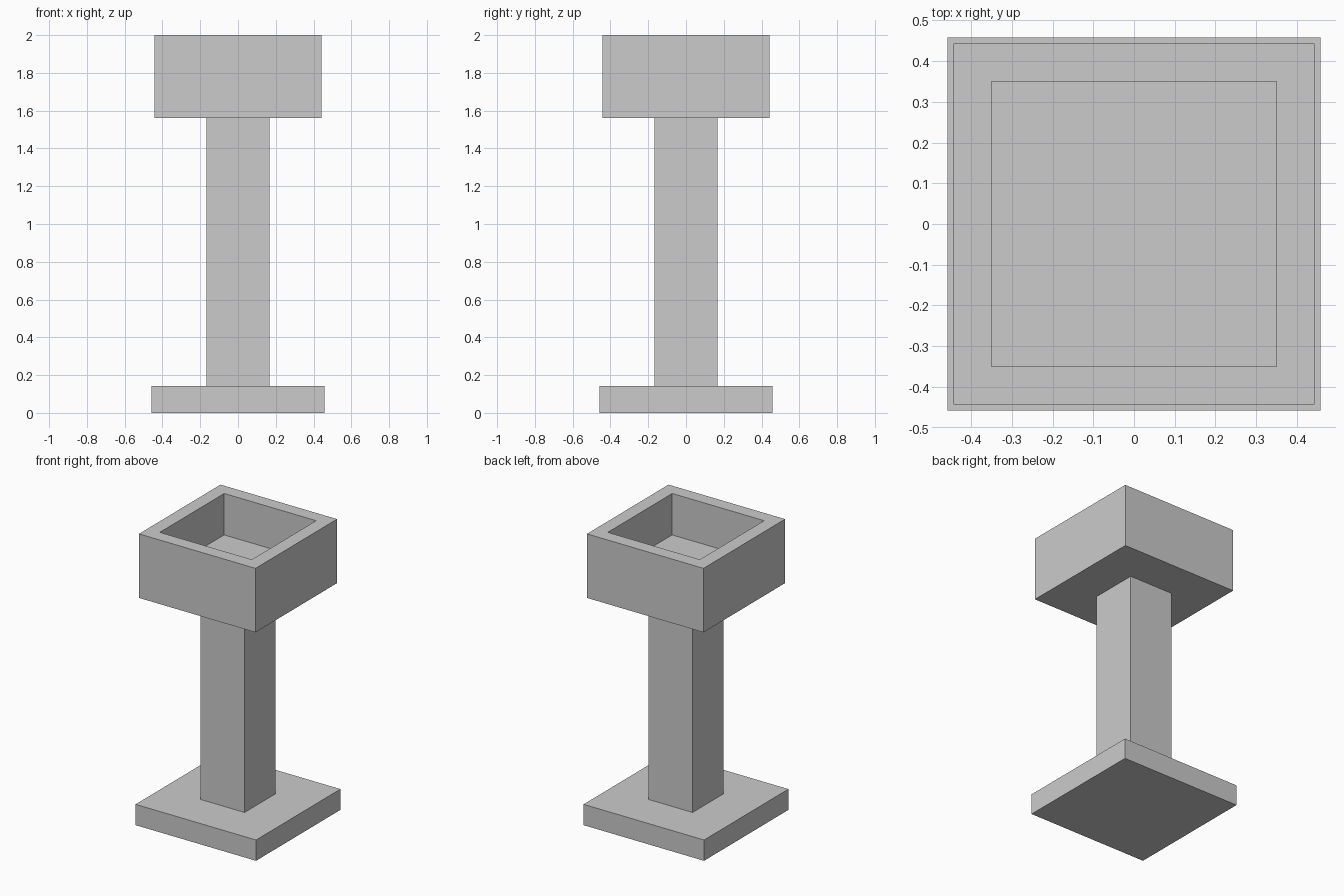
import bpy, bmesh

if "Cube" in bpy.data.objects:
    bpy.data.objects.remove(bpy.data.objects["Cube"])


def box(name, half, z0, z1):
    """Square block centred on the z axis, from z0 to z1."""
    bm = bmesh.new()
    bmesh.ops.create_cube(bm, size=1)
    for v in bm.verts:
        v.co.x *= 2 * half
        v.co.y *= 2 * half
        v.co.z = z1 if v.co.z > 0 else z0
    mesh = bpy.data.meshes.new(name)
    bm.to_mesh(mesh)
    bm.free()
    obj = bpy.data.objects.new(name, mesh)
    bpy.context.collection.objects.link(obj)
    return obj


def hollow_top(obj, wall, depth):
    """Inset the top face and push it down to form an open basin."""
    bm = bmesh.new()
    bm.from_mesh(obj.data)
    bm.normal_update()
    top = max(bm.faces, key=lambda f: f.calc_center_median().z)
    bmesh.ops.inset_region(bm, faces=[top], thickness=wall)
    floor = bmesh.ops.extrude_discrete_faces(bm, faces=[top])["faces"][0]
    bmesh.ops.translate(bm, verts=floor.verts, vec=(0, 0, -depth))
    bmesh.ops.recalc_face_normals(bm, faces=bm.faces)
    bm.to_mesh(obj.data)
    bm.free()


# Foot slab, square column and open basin
box("base", 0.458, 0.0, 0.143)
box("column", 0.167, 0.143, 1.56)
basin = box("basin", 0.443, 1.56, 2.0)
hollow_top(basin, 0.132, 0.285)
